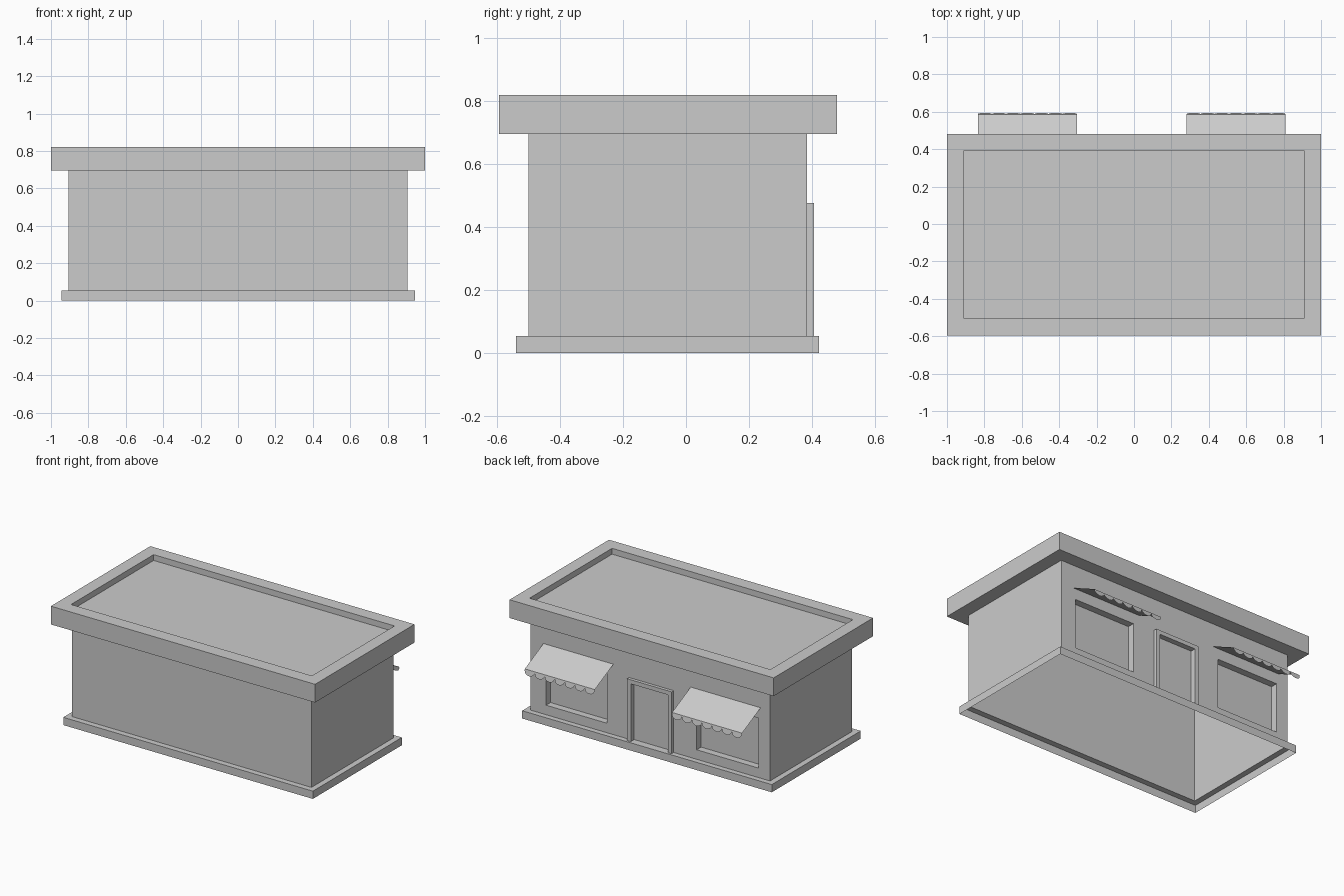
import bpy, math

if "Cube" in bpy.data.objects:
    bpy.data.objects.remove(bpy.data.objects["Cube"])

def make(name, verts, faces):
    me = bpy.data.meshes.new(name)
    me.from_pydata(verts, [], faces)
    me.update()
    ob = bpy.data.objects.new(name, me)
    bpy.context.collection.objects.link(ob)
    return ob

def rings(name, levels, cap=False, skip=()):
    """Loft concentric rectangles (half_x, y0, y1, z); side 2 is the back."""
    v, f = [], []
    for hx, y0, y1, z in levels:
        v += [(-hx, y0, z), (hx, y0, z), (hx, y1, z), (-hx, y1, z)]
    for k in range(len(levels) - 1):
        for i in range(4):
            if i in skip:
                continue
            a, b = 4 * k + i, 4 * k + (i + 1) % 4
            f.append((a, b, b + 4, a + 4))
    if cap:
        n = len(v)
        f.append((n - 4, n - 3, n - 2, n - 1))
    return make(name, v, f)

Z0, Z1, YB = 0.053, 0.695, 0.385
WALL = (0.906, -0.5, YB)
BASE = (0.945, -0.54, 0.422)
ROOF = (1.0, -0.595, 0.48)
RECESS = (0.912, -0.503, 0.39)

# Open-bottomed shell: plinth, three plain walls, roof with parapet recess
rings("plinth", [BASE + (0,), BASE + (Z0,), WALL + (Z0,)])
rings("plain_walls", [WALL + (Z0,), WALL + (Z1,)], skip=(2,))
rings("roof", [WALL + (Z1,), ROOF + (Z1,), ROOF + (0.82,),
               RECESS + (0.82,), RECESS + (0.78,)], cap=True)

# Shop wall with recessed windows and doorway
openings = [(-0.82, -0.35, 0.118, 0.46, 0.337),
            (-0.148, 0.133, Z0, 0.448, 0.37),
            (0.328, 0.79, 0.118, 0.46, 0.337)]
v, f = [], []

def quad(*pts):
    f.append(tuple(range(len(v), len(v) + 4)))
    v.extend(pts)

def wall_quad(x0, x1, z0, z1, y=YB):
    quad((x1, y, z0), (x0, y, z0), (x0, y, z1), (x1, y, z1))

x = -WALL[0]
for x0, x1, z0, z1, yp in openings:
    wall_quad(x, x0, Z0, Z1)
    if z0 > Z0:
        wall_quad(x0, x1, Z0, z0)
    wall_quad(x0, x1, z1, Z1)
    wall_quad(x0, x1, z0, z1, yp)
    c = [(x1, z0), (x0, z0), (x0, z1), (x1, z1)]
    for (ax, az), (bx, bz) in zip(c, c[1:] + c[:1]):
        quad((ax, YB, az), (bx, YB, bz), (bx, yp, bz), (ax, yp, az))
    x = x1
wall_quad(x, WALL[0], Z0, Z1)
make("shop_wall", v, f)

# Door frame: extruded U profile
x0, x1, _, zt, _ = openings[1]
t, yf = 0.028, 0.407
outer = [(x1 + t, Z0), (x1 + t, zt + t), (x0 - t, zt + t), (x0 - t, Z0)]
inner = [(x1, Z0), (x1, zt), (x0, zt), (x0, Z0)]
v = [(px, y, pz) for y in (yf, YB) for px, pz in outer + inner]
f = []
for i in range(3):
    f += [(i, i + 1, i + 5, i + 4),
          (i, i + 8, i + 9, i + 1),
          (i + 4, i + 5, i + 13, i + 12)]
make("door_frame", v, f)

# Thin sloped awnings with a scalloped valance
def awning(name, xa, xb, count=7, seg=8):
    yt, zt, ye, ze, drop, tip = YB, 0.535, 0.586, 0.438, 0.038, 0.008
    w = (xb - xa) / count
    v = [(xb, yt, zt), (xa, yt, zt), (xa, ye, ze), (xb, ye, ze)]
    f = [(0, 1, 2, 3)]
    for k in range(count):
        l = xa + k * w
        start = len(v)
        v += [(l + w, ye, ze), (l, ye, ze)]
        for i in range(seg + 1):
            a = math.pi * i / seg
            s = 0.2 + 0.8 * math.sin(a)
            v.append((l + w / 2 - w / 2 * math.cos(a), ye + tip * s, ze - drop * s))
        f.append(tuple(range(start, len(v))))
    return make(name, v, f)

awning("awning_left", -0.835, -0.305)
awning("awning_right", 0.28, 0.81)
